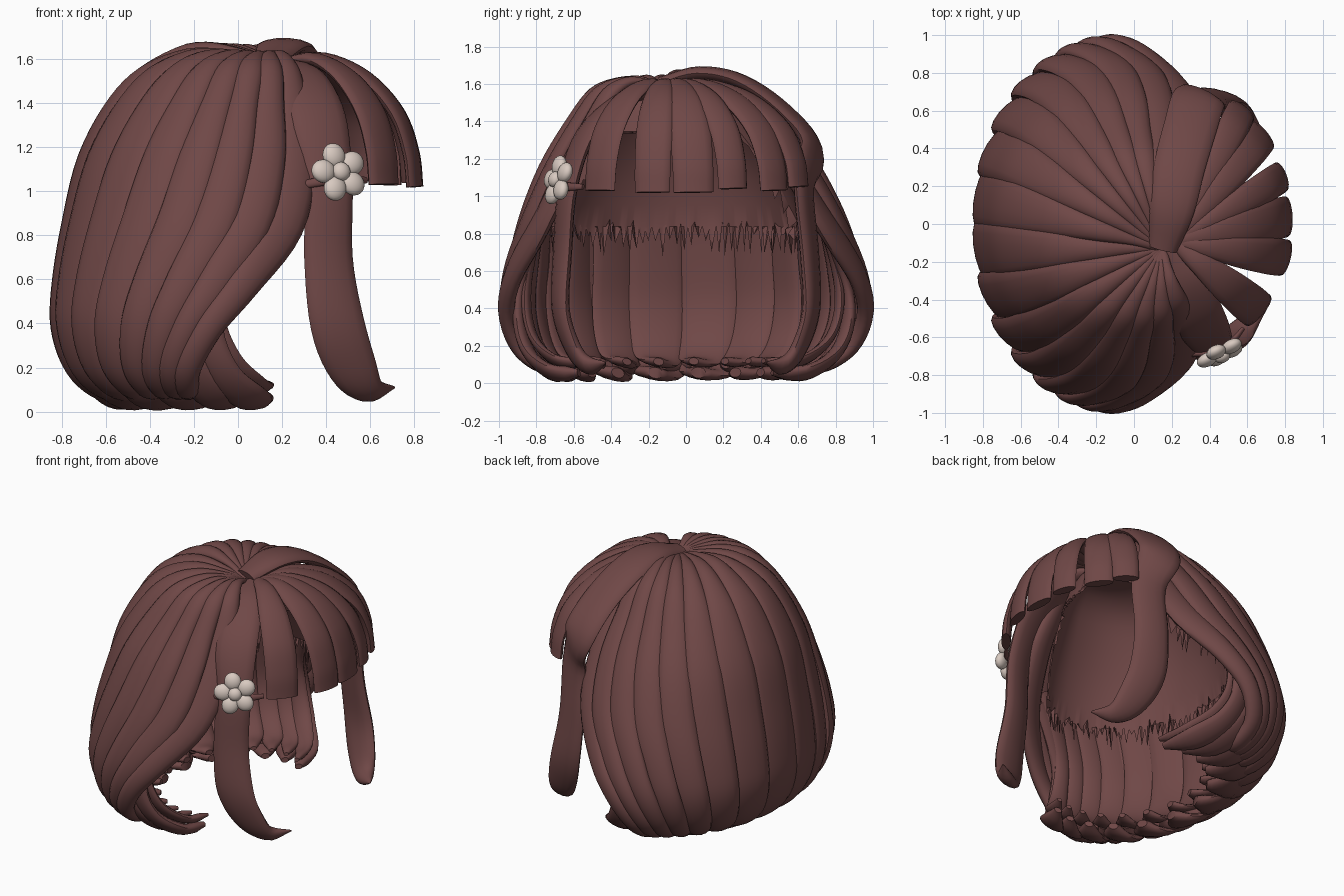
import bpy, bmesh, math, random
from mathutils import Vector, Matrix

random.seed(4)
if "Cube" in bpy.data.objects:
    bpy.data.objects.remove(bpy.data.objects["Cube"])


def material(name, rgb):
    m = bpy.data.materials.new(name)
    m.use_nodes = True
    m.diffuse_color = (*rgb, 1)
    m.node_tree.nodes["Principled BSDF"].inputs["Base Color"].default_value = (*rgb, 1)
    return m


HAIR = material("reddish brown hair", (0.16, 0.064, 0.062))
CREAM = material("cream petals", (0.69, 0.59, 0.53))
CROWN = Vector((0.15, -0.13))
MIDDLE = Vector((-0.1, 0.0))

# Outer hair rows: height, side reach, back reach, angle of the front edge
OUTER = [(1.57, 0, 0, 46), (1.61, .14, .15, 46), (1.61, .28, .35, 46),
         (1.54, .43, .57, 46), (1.4, .56, .73, 46), (1.15, .74, .87, 48),
         (.85, .88, .945, 57), (.58, .97, .99, 75), (.38, 1, .995, 89),
         (.2, .95, .93, 100), (.1, .82, .81, 106), (.1, .68, .7, 108)]
# Inner curl rows, sweeping forward at the tips
INNER = [(.95, .8, .87, 70), (.6, .89, .92, 90), (.36, .92, .93, 90),
         (.17, .86, .87, 84), (.06, .73, .76, 72), (.055, .57, .63, 62)]


def finish(name, bm, mat):
    bmesh.ops.recalc_face_normals(bm, faces=bm.faces)
    me = bpy.data.meshes.new(name)
    bm.to_mesh(me)
    bm.free()
    me.materials.append(mat)
    ob = bpy.data.objects.new(name, me)
    bpy.context.collection.objects.link(ob)
    bpy.ops.object.select_all(action="DESELECT")
    bpy.context.view_layer.objects.active = ob
    ob.select_set(True)
    bpy.ops.object.shade_smooth_by_angle(angle=math.radians(50))
    return ob


def smooth(pts, steps=5):
    """Catmull-Rom curve through points of any dimension."""
    ext = [pts[0] * 2 - pts[1]] + pts + [pts[-1] * 2 - pts[-2]]
    out = []
    for a, b, c, d in zip(ext, ext[1:], ext[2:], ext[3:]):
        for k in range(steps):
            t = k / steps
            out.append((b * 2 + (c - a) * t + (a * 2 - b * 5 + c * 4 - d) * t * t
                        + (b * 3 - a - c * 3 + d) * t ** 3) * 0.5)
    return out + [pts[-1]]


def ribbon(name, pts, thick, hub=(0, 0, 0.8), sides=14):
    """Sweep a lens section along points that carry their width as 4th value."""
    path = smooth([Vector(p) for p in pts])
    bm = bmesh.new()
    rings = []
    for i, p in enumerate(path):
        pos = p.xyz
        tan = (path[min(i + 1, len(path) - 1)].xyz - path[max(i - 1, 0)].xyz).normalized()
        out = pos - Vector(hub)
        out = (out - tan * out.dot(tan)).normalized()
        across = tan.cross(out)
        w = max(p.w, 0.006) / 2
        th = min(thick / 2, w * 0.7)
        rings.append([bm.verts.new(pos + across * w * math.cos(a) + out * th * math.sin(a))
                      for a in (math.tau * k / sides for k in range(sides))])
    for r, s in zip(rings, rings[1:]):
        for k in range(sides):
            n = (k + 1) % sides
            bm.faces.new((r[k], r[n], s[n], s[k]))
    bm.faces.new(rings[0])
    bm.faces.new(rings[-1])
    return finish(name, bm, HAIR)


def shell(row, deg, sign, scale=1.0):
    """Point on the rounded bob for one row and one angle from the face."""
    z, side, back, _ = row
    a = math.radians(deg)
    k = math.cos(a) ** 2 if deg > 90 else 0
    f = (side + (back - side) * k) * scale
    c = CROWN.lerp(MIDDLE, min(f, 1))
    lift = 0.03 * math.exp(-((f - 0.28) / 0.2) ** 2) if sign > 0 else 0
    return Vector((c.x + f * 0.71 * math.cos(a), c.y + sign * f * 0.96 * math.sin(a), z + lift))


def layer(name, rows, count, sign, thick, tips, overlap, scale=1.0, rise=0.0):
    """One side's fan of strands: straight at the back, swept at the face edge."""
    for i in range(count):
        pts = []
        for j, row in enumerate(rows):
            def at(u):
                return shell(row, 46 + 134 * u + (row[3] - 46) * (1 - u) ** 1.8, sign, scale)
            p = at((i + 0.5) / count)
            w = (at((i + 1) / count) - at(i / count)).length * overlap
            w = max(w, 0.05 if j < 3 else 0.13)
            left = len(rows) - 1 - j
            if left < len(tips):
                w *= tips[left]
            pts.append((p.x, p.y, p.z + rise, w))
        ribbon(f"{name}_{i + 1}", pts, thick)


for label, sign in (("right", -1), ("left", 1)):
    layer(f"{label}_outer_strand", OUTER, 8, sign, 0.09, (0.35, 0.95), 1.2)
    layer(f"{label}_inner_curl", INNER, 6, sign, 0.07, (0.3, 0.95), 1.25)
    layer(f"{label}_upper_curl", INNER, 7, sign, 0.05, (0.25, 0.9), 1.2, 0.95, 0.06)

# Scalp cap, smooth under the fringe, with a ragged edge round the back
bm = bmesh.new()
columns, levels = 240, 16
grid = []
for c in range(columns):
    deg = 360 * c / columns
    sign = 1 if deg <= 180 else -1
    deg = min(deg, 360 - deg)
    ragged = min(max((deg - 50) / 20, 0), 1)
    curve = smooth([shell(r, deg, sign, 0.83) for r in OUTER[:7]])
    reach = 0.67 + 0.31 * ragged
    column = []
    for k in range(levels):
        t = reach * k / (levels - 1) * (len(curve) - 1)
        i = min(int(t), len(curve) - 2)
        p = curve[i].lerp(curve[i + 1], t - i)
        p.z -= 0.05
        column.append(bm.verts.new(p))
    # Tuft tips of uneven length hang below the rim
    tip = column[-1].co.copy()
    tip.z -= 0.01 + ragged * (random.uniform(0.03, 0.15) if c % 2 else random.uniform(-0.05, 0.03))
    tip.xy *= random.uniform(0.95, 1.0)
    column.append(bm.verts.new(tip))
    grid.append(column)
for c in range(columns):
    a, b = grid[c], grid[(c + 1) % columns]
    for k in range(levels):
        bm.faces.new((a[k], b[k], b[k + 1], a[k + 1]))
bmesh.ops.remove_doubles(bm, verts=bm.verts, dist=0.0005)
finish("scalp_cap", bm, HAIR)

# Blunt fringe: end x, end y, end height, end width
FRINGE = [(.66, -.46, 1.03, .2), (.8, -.18, 1.02, .19), (.81, .04, 1.02, .21),
          (.78, .25, 1.04, .16), (.68, .47, 1.03, .18), (.57, .6, 1.05, .16)]
ARC = [(0, 1, .35), (.3, 1.03, .6), (.62, .88, .88), (.86, .6, 1), (.97, .28, 1), (1, 0, .98)]
for i, (ex, ey, ez, w) in enumerate(FRINGE):
    start = Vector((0.22, -0.1))
    pts = []
    for s, rise, grow in ARC:
        p = start.lerp(Vector((ex, ey)), s)
        pts.append((p.x, p.y, ez + (1.58 - ez) * rise, w * grow * 1.04))
    ribbon(f"fringe_{i + 1}", pts, 0.06, hub=(0.1, 0, 0.9))

# Long face-framing locks, each joined to its own root at the crown
ROOTS = {-1: [(.2, -.13, 1.57, .1), (.29, -.33, 1.52, .22), (.36, -.53, 1.34, .27)],
         1: [(.15, -.13, 1.6, .16), (.2, .08, 1.655, .24), (.24, .3, 1.61, .27),
             (.3, .52, 1.46, .28), (.35, .67, 1.27, .28)]}
LOCK = [(.41, .63, 1.05, .23), (.41, .66, .7, .23), (.45, .67, .4, .25),
        (.52, .61, .2, .22), (.6, .53, .1, .14), (.71, .43, .11, .01)]
for label, sign in (("right", -1), ("left", 1)):
    pts = ROOTS[sign] + [(x, y * sign, z, w) for x, y, z, w in LOCK]
    ribbon(f"{label}_face_lock", pts, 0.08, hub=(0.2, 0, 0.8))

# Hair clip and flower
ribbon("hair_clip", [(.3, -.69, 1.03, .04), (.42, -.68, 1.05, .045), (.52, -.62, 1.05, .045),
                     (.58, -.55, 1.05, .03)], 0.03)
facing = Vector((0.42, -0.87, 0.22)).normalized()
across = Vector((0, 0, 1)).cross(facing).normalized()
up = facing.cross(across)
heart = Vector((0.46, -0.685, 1.085))


def blob(bm, pos, long_dir, size):
    axes = Matrix((long_dir, facing.cross(long_dir), facing)).transposed().to_4x4()
    bmesh.ops.create_uvsphere(bm, u_segments=20, v_segments=12, radius=1,
                              matrix=Matrix.Translation(pos) @ axes @ Matrix.Diagonal((*size, 1)))


bm = bmesh.new()
for k in range(5):
    a = math.tau * k / 5 + math.radians(104)
    ray = across * math.cos(a) + up * math.sin(a)
    blob(bm, heart + ray * 0.08, ray, (0.058, 0.054, 0.035))
finish("flower_petals", bm, CREAM)
bm = bmesh.new()
blob(bm, heart + facing * 0.02, up, (0.043, 0.043, 0.032))
finish("flower_centre", bm, CREAM)
